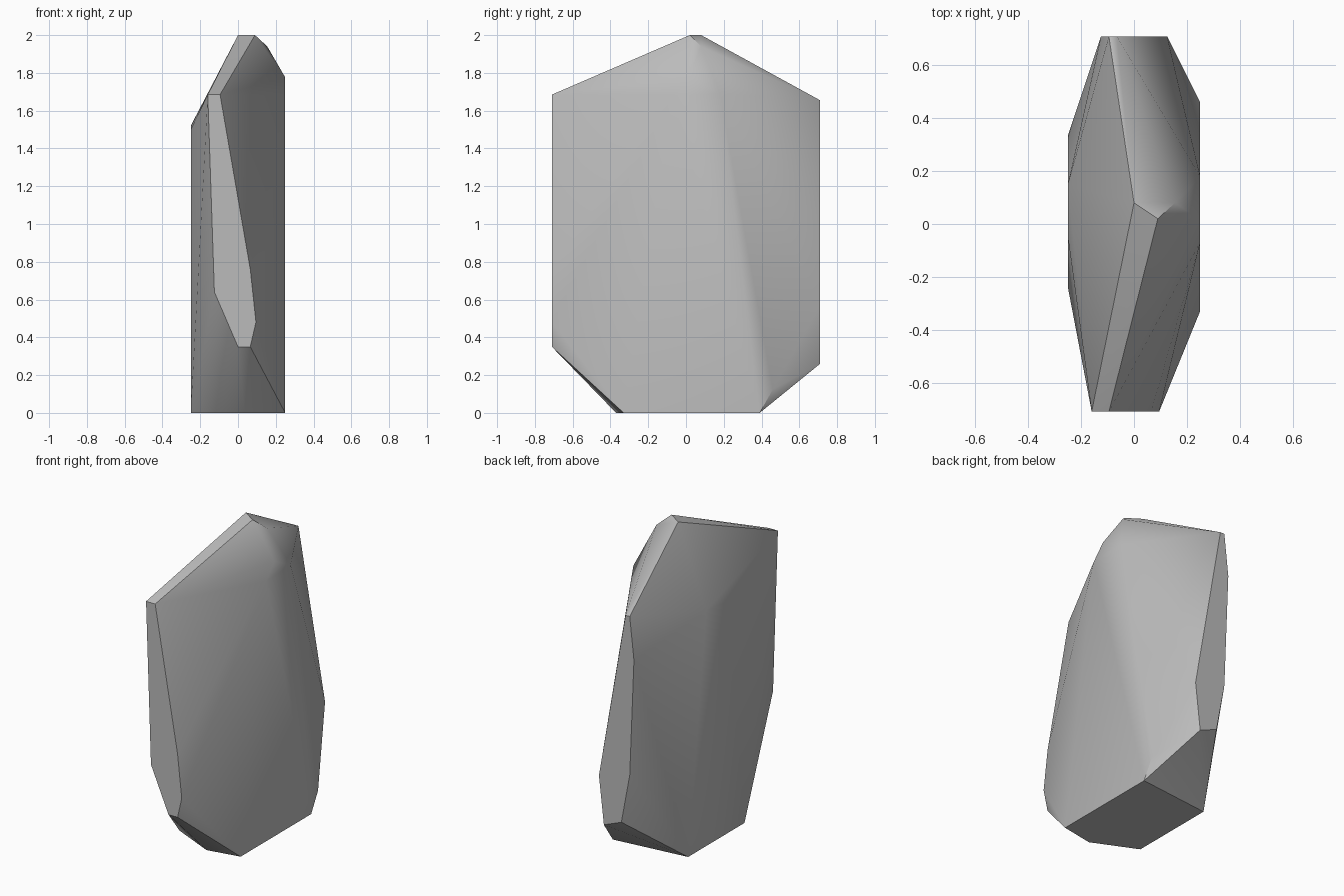
import bpy
import bmesh
import math

# Remove the default cube only
default_cube = bpy.data.objects.get("Cube")
if default_cube:
    bpy.data.objects.remove(default_cube, do_unlink=True)

HALF_WIDTH = 0.25
HALF_DEPTH = 0.71
HEIGHT = 2.0


def make_material(name, colour):
    material = bpy.data.materials.new(name)
    material.use_nodes = True
    material.diffuse_color = colour
    shader = next(n for n in material.node_tree.nodes if n.type == 'BSDF_PRINCIPLED')
    shader.inputs["Base Color"].default_value = colour
    return material


def facet(axis, level, outline):
    """Place a flat 2D outline on the plane where the given axis equals level."""
    points = []
    for pair in outline:
        point = list(pair)
        point.insert("xyz".index(axis), level)
        points.append(point)
    return points


def build_hull(name, points, material):
    """Wrap the points in a closed faceted shell and merge its flat regions."""
    mesh = bpy.data.meshes.new(name)
    bm = bmesh.new()
    for point in points:
        bm.verts.new(point)
    hull = bmesh.ops.convex_hull(bm, input=bm.verts)
    unused = {v for key in ("geom_interior", "geom_unused") for v in hull[key]
              if isinstance(v, bmesh.types.BMVert)}
    bmesh.ops.delete(bm, geom=list(unused), context='VERTS')
    bmesh.ops.dissolve_limit(bm, angle_limit=math.radians(1),
                             verts=bm.verts, edges=bm.edges)
    bmesh.ops.recalc_face_normals(bm, faces=bm.faces)
    bm.to_mesh(mesh)
    bm.free()
    mesh.materials.append(material)
    rock = bpy.data.objects.new(name, mesh)
    bpy.context.collection.objects.link(rock)
    return rock


# Chiselled front and back facets, outlined in x and z
front_facet = facet("y", -HALF_DEPTH, [
    (-.16, 1.685), (-.095, 1.685), (.065, .76), (.095, .48),
    (.065, .35), (0, .35), (-.125, .64)])
back_facet = facet("y", HALF_DEPTH, [
    (-.095, 1.655), (-.065, 1.655), (.125, .57), (.09, .26),
    (-.035, .31), (-.095, .63), (-.125, 1.38)])

# Broad side facets, outlined in y and z
left_facet = facet("x", HALF_WIDTH, [
    (-.07, 1.68), (.015, 1.776), (.18, 1.69), (.46, .125)])
right_facet = facet("x", -HALF_WIDTH, [(-.05, 1.5), (.15, 1.52)])

# Flat base and the narrow peak, outlined in x and y
base_facet = facet("z", 0, [
    (HALF_WIDTH, -.33), (.034, -.37), (-HALF_WIDTH, -.24),
    (-HALF_WIDTH, .335), (HALF_WIDTH, .39)])
peak_edge = facet("z", HEIGHT, [(0, .08), (.09, .02)])
shoulder = facet("z", 1.94, [(.155, .08)])

stone_grey = make_material("stone grey", (.5, .5, .5, 1))
rock = build_hull("standing_rock",
                  front_facet + back_facet + left_facet + right_facet
                  + base_facet + peak_edge + shoulder, stone_grey)

# Soften shallow folds while the chiselled edges stay crisp
bpy.ops.object.select_all(action='DESELECT')
rock.select_set(True)
bpy.context.view_layer.objects.active = rock
bpy.ops.object.shade_smooth_by_angle(angle=math.radians(35))
